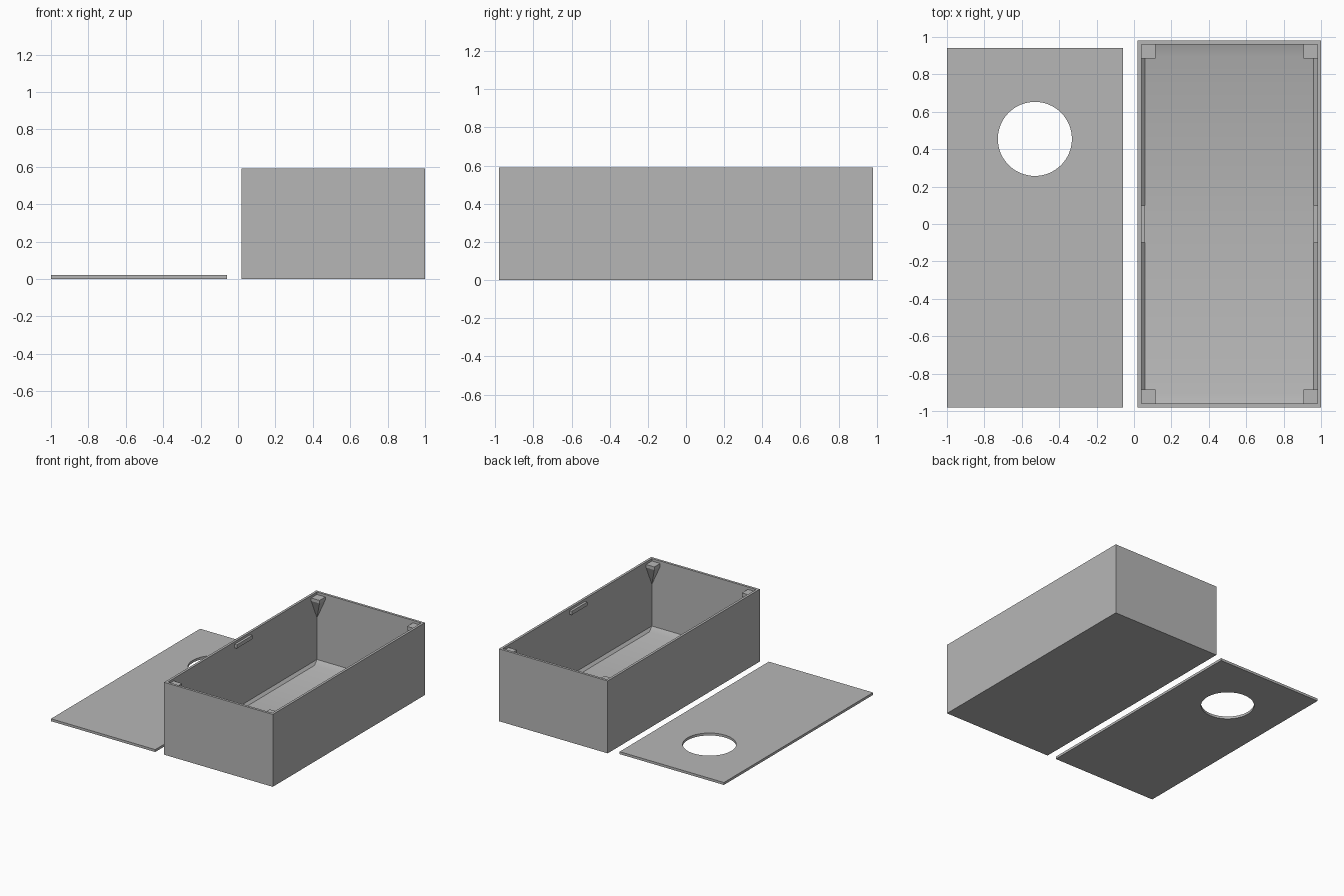
import bpy, bmesh
from mathutils import Vector, Matrix

if "Cube" in bpy.data.objects:
    bpy.data.objects.remove(bpy.data.objects["Cube"], do_unlink=True)

# One plain grey for everything
grey = bpy.data.materials.new("light_grey")
grey.use_nodes = True
colour = (0.47, 0.47, 0.47, 1)
grey.diffuse_color = colour
grey.node_tree.nodes["Principled BSDF"].inputs["Base Color"].default_value = colour

WALL, HEIGHT = 0.02, 0.59
CX, HALF_X, HALF_Y = 0.51, 0.49, 0.98
IN_X, IN_Y = HALF_X - WALL, HALF_Y - WALL
LEDGE = HEIGHT - WALL          # level on which the lid rests


def finish(name, bm, smooth=False):
    bmesh.ops.recalc_face_normals(bm, faces=bm.faces[:])
    mesh = bpy.data.meshes.new(name)
    bm.to_mesh(mesh)
    bm.free()
    mesh.materials.append(grey)
    obj = bpy.data.objects.new(name, mesh)
    bpy.context.collection.objects.link(obj)
    if smooth:
        bpy.ops.object.select_all(action='DESELECT')
        obj.select_set(True)
        bpy.context.view_layer.objects.active = obj
        bpy.ops.object.shade_smooth_by_angle(angle=0.5)
    return obj


def ring(bm, cx, cy, hx, hy, z):
    return [bm.verts.new((cx + sx * hx, cy + sy * hy, z))
            for sx, sy in ((-1, -1), (1, -1), (1, 1), (-1, 1))]


def skin(bm, rings):
    """Join successive four-cornered rings and cap both ends."""
    bm.faces.new(rings[0])
    bm.faces.new(rings[-1])
    for a, b in zip(rings, rings[1:]):
        for i in range(4):
            j = (i + 1) % 4
            bm.faces.new((a[i], a[j], b[j], b[i]))


# Open box: outside, rim, inner walls, sloped floor border
bm = bmesh.new()
skin(bm, [ring(bm, CX, 0, hx, hy, z) for hx, hy, z in (
    (HALF_X, HALF_Y, 0), (HALF_X, HALF_Y, HEIGHT), (IN_X, IN_Y, HEIGHT),
    (IN_X, IN_Y, 2 * WALL), (IN_X - 0.02, IN_Y - 0.06, WALL))])
finish("box_body", bm, True)

# Corner posts: square pads tapering down to a point in each corner
PAD, PAD_DEPTH, TIP = 0.075, 0.025, 0.38
for sx, side in ((-1, "right"), (1, "left")):
    for sy, end in ((-1, "front"), (1, "back")):
        bm = bmesh.new()
        px, py = CX + sx * (IN_X - PAD / 2), sy * (IN_Y - PAD / 2)
        top = ring(bm, px, py, PAD / 2, PAD / 2, LEDGE)
        low = ring(bm, px, py, PAD / 2, PAD / 2, LEDGE - PAD_DEPTH)
        tip = bm.verts.new((CX + sx * IN_X, sy * IN_Y, TIP))
        bm.faces.new(top)
        for i in range(4):
            j = (i + 1) % 4
            bm.faces.new((top[i], top[j], low[j], low[i]))
            bm.faces.new((low[i], low[j], tip))
        finish(f"{end}_{side}_corner_support", bm)

    # Lid rest halfway along the long wall
    bm = bmesh.new()
    rest_x = CX + sx * (IN_X - 0.01)
    skin(bm, [ring(bm, rest_x, 0, 0.01, 0.1, z) for z in (LEDGE - 0.03, LEDGE)])
    finish(f"{side}_lid_rest", bm)

# Lid lying beside the box, with a round opening
bm = bmesh.new()
outline = ring(bm, -0.53, -0.02, IN_X, IN_Y, 0)
for i in range(4):
    bm.edges.new((outline[i], outline[(i + 1) % 4]))
bmesh.ops.create_circle(bm, segments=64, radius=0.198,
                        matrix=Matrix.Translation((-0.53, 0.455, 0)))
bmesh.ops.triangle_fill(bm, use_beauty=True, edges=bm.edges[:], normal=(0, 0, 1))
raised = bmesh.ops.extrude_face_region(bm, geom=bm.faces[:], use_keep_orig=True)
bmesh.ops.translate(bm, vec=Vector((0, 0, WALL)),
                    verts=[v for v in raised["geom"] if isinstance(v, bmesh.types.BMVert)])
finish("lid", bm, True)
